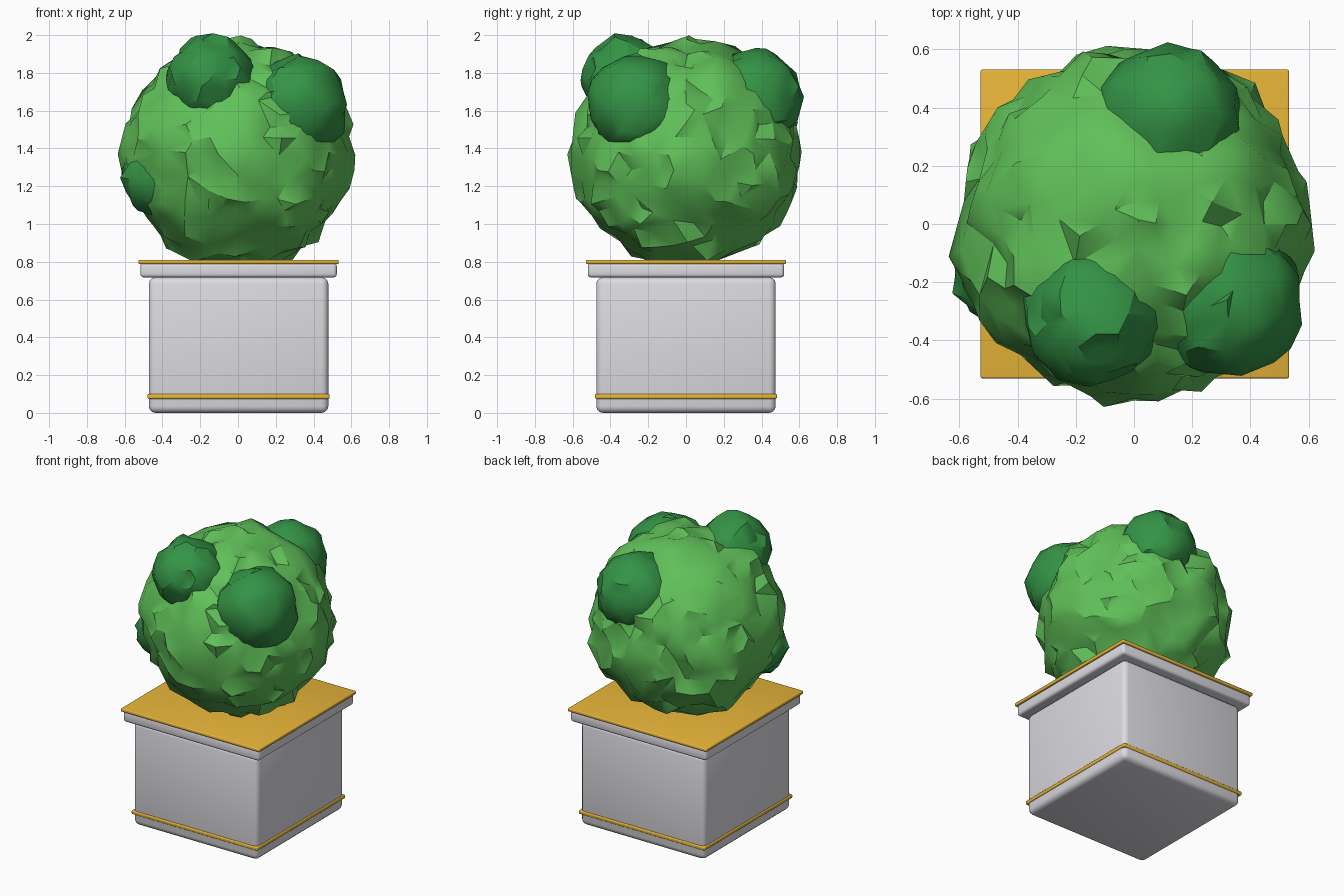
import bpy, bmesh, math, random
from mathutils import Vector, noise

random.seed(11)
if "Cube" in bpy.data.objects:
    bpy.data.objects.remove(bpy.data.objects["Cube"], do_unlink=True)


def material(name, rgb):
    m = bpy.data.materials.new(name)
    m.use_nodes = True
    col = (*rgb, 1)
    m.diffuse_color = col
    bsdf = next(n for n in m.node_tree.nodes if n.type == 'BSDF_PRINCIPLED')
    bsdf.inputs["Base Color"].default_value = col
    bsdf.inputs["Roughness"].default_value = 0.7
    return m


STONE = material("pale stone", (0.72, 0.71, 0.75))
GOLD = material("gold", (0.80, 0.46, 0.04))
LEAF = material("light leaf green", (0.117, 0.53, 0.1))
DARK = material("dark leaf green", (0.034, 0.29, 0.06))


def add_object(name, bm, mat):
    mesh = bpy.data.meshes.new(name)
    bm.to_mesh(mesh)
    bm.free()
    mesh.materials.append(mat)
    ob = bpy.data.objects.new(name, mesh)
    bpy.context.collection.objects.link(ob)
    bpy.ops.object.select_all(action='DESELECT')
    bpy.context.view_layer.objects.active = ob
    ob.select_set(True)
    return ob


def slab(name, half, z0, z1, bevel, mat):
    """Square block with rounded edges."""
    bm = bmesh.new()
    bmesh.ops.create_cube(bm, size=1)
    for v in bm.verts:
        v.co = (v.co.x * 2 * half + 0.003, v.co.y * 2 * half, z0 + (v.co.z + 0.5) * (z1 - z0))
    bmesh.ops.bevel(bm, geom=bm.edges[:], offset=bevel, segments=3,
                    profile=0.5, affect='EDGES')
    add_object(name, bm, mat)
    bpy.ops.object.shade_smooth_by_angle(angle=math.radians(40))


def foliage(name, center, radius, detail, bump, mat):
    """Craggy ball of leaves; bump is the relief in units."""
    bm = bmesh.new()
    bmesh.ops.create_icosphere(bm, subdivisions=detail, radius=1)
    shift = Vector([random.uniform(-20, 20) for _ in range(3)])
    for v in bm.verts:
        p = v.co.copy()
        relief = 0.6 * noise.noise(p * 2.5 + shift) + 0.8 * noise.noise(p * 6 + shift)
        jitter = Vector([random.uniform(-0.25, 0.25) for _ in range(3)])
        v.co = Vector(center) + p * (radius + bump * relief) + jitter * bump
    ob = add_object(name, bm, mat)
    # Uneven facets
    ob.modifiers.new("facets", 'DECIMATE').ratio = 0.7
    bpy.ops.object.modifier_apply(modifier="facets")
    bpy.ops.object.shade_smooth_by_angle(angle=math.radians(35))


# Planter
slab("planter_body", 0.475, 0.0, 0.718, 0.035, STONE)
slab("planter_rim", 0.52, 0.717, 0.795, 0.018, STONE)
slab("lower_band", 0.482, 0.074, 0.100, 0.008, GOLD)
slab("top_plate", 0.53, 0.788, 0.81, 0.006, GOLD)

# Bush and its darker clumps
foliage("bush", (0.0, 0.0, 1.368), 0.6, 4, 0.06, LEAF)
foliage("front_clump", (-0.15, -0.315, 1.765), 0.23, 3, 0.03, DARK)
foliage("left_clump", (0.32, -0.26, 1.63), 0.262, 3, 0.03, DARK)
foliage("back_clump", (0.12, 0.365, 1.67), 0.25, 3, 0.03, DARK)
foliage("right_clump", (-0.435, -0.17, 1.24), 0.182, 3, 0.03, DARK)
